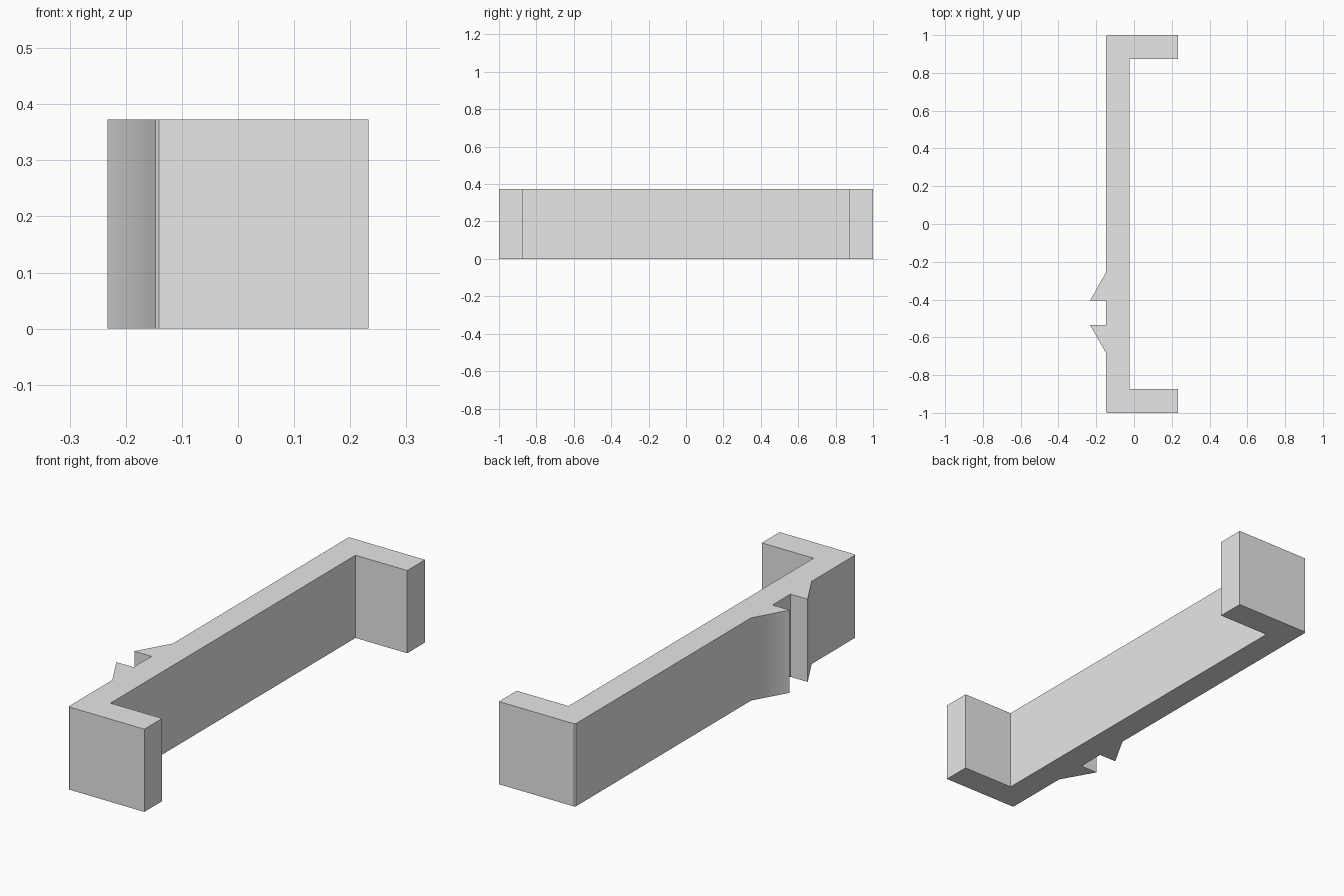
import bpy
import bmesh
import math

cube = bpy.data.objects.get("Cube")
if cube:
    bpy.data.objects.remove(cube, do_unlink=True)

HEIGHT = 0.373
BACK, INNER, ARM = -0.147, -0.025, 0.233   # x of back face, inner face, arm ends
END, ARM_INNER = 1.0, 0.873                # y of outer and inner arm faces
CHAMFER = 0.006
BARB_Y, GAP, SLOPE = -0.47, 0.064, 0.216   # barb pair centre and half widths

# Plain grey material
grey = bpy.data.materials.new("light grey")
grey.use_nodes = True
colour = (0.8, 0.8, 0.8, 1)
grey.diffuse_color = colour
grey.node_tree.nodes["Principled BSDF"].inputs["Base Color"].default_value = colour


def extrude_profile(name, points, height):
    """Turn a flat outline into a solid standing on the ground."""
    bm = bmesh.new()
    base = bm.faces.new([bm.verts.new((x, y, 0)) for x, y in points])
    top = bmesh.ops.extrude_face_region(bm, geom=[base], use_keep_orig=True)["geom"]
    bmesh.ops.translate(bm, vec=(0, 0, height),
                        verts=[v for v in top if isinstance(v, bmesh.types.BMVert)])
    bmesh.ops.recalc_face_normals(bm, faces=bm.faces)
    mesh = bpy.data.meshes.new(name)
    bm.to_mesh(mesh)
    bm.free()
    mesh.materials.append(grey)
    obj = bpy.data.objects.new(name, mesh)
    bpy.context.collection.objects.link(obj)
    return obj


# Outline: one arm, mirrored for the other, then the two barbs on the back
arm = [(BACK, END - CHAMFER), (BACK + CHAMFER, END), (ARM, END),
       (ARM, ARM_INNER), (INNER, ARM_INNER)]
other_arm = [(x, -y) for x, y in reversed(arm)]
barb = [(BACK, -SLOPE), (-ARM, -GAP), (BACK, -GAP)]
barbs = [(x, BARB_Y + y) for x, y in barb]
barbs += [(x, BARB_Y - y) for x, y in reversed(barb)]

bracket = extrude_profile("clip_bracket", arm + other_arm + barbs, HEIGHT)

# Soft blend where the barb slopes meet the back, crisp edges elsewhere
bpy.ops.object.select_all(action="DESELECT")
bracket.select_set(True)
bpy.context.view_layer.objects.active = bracket
bpy.ops.object.shade_smooth_by_angle(angle=math.radians(30))
weighted = bracket.modifiers.new("weighted_normals", "WEIGHTED_NORMAL")
weighted.keep_sharp = True
